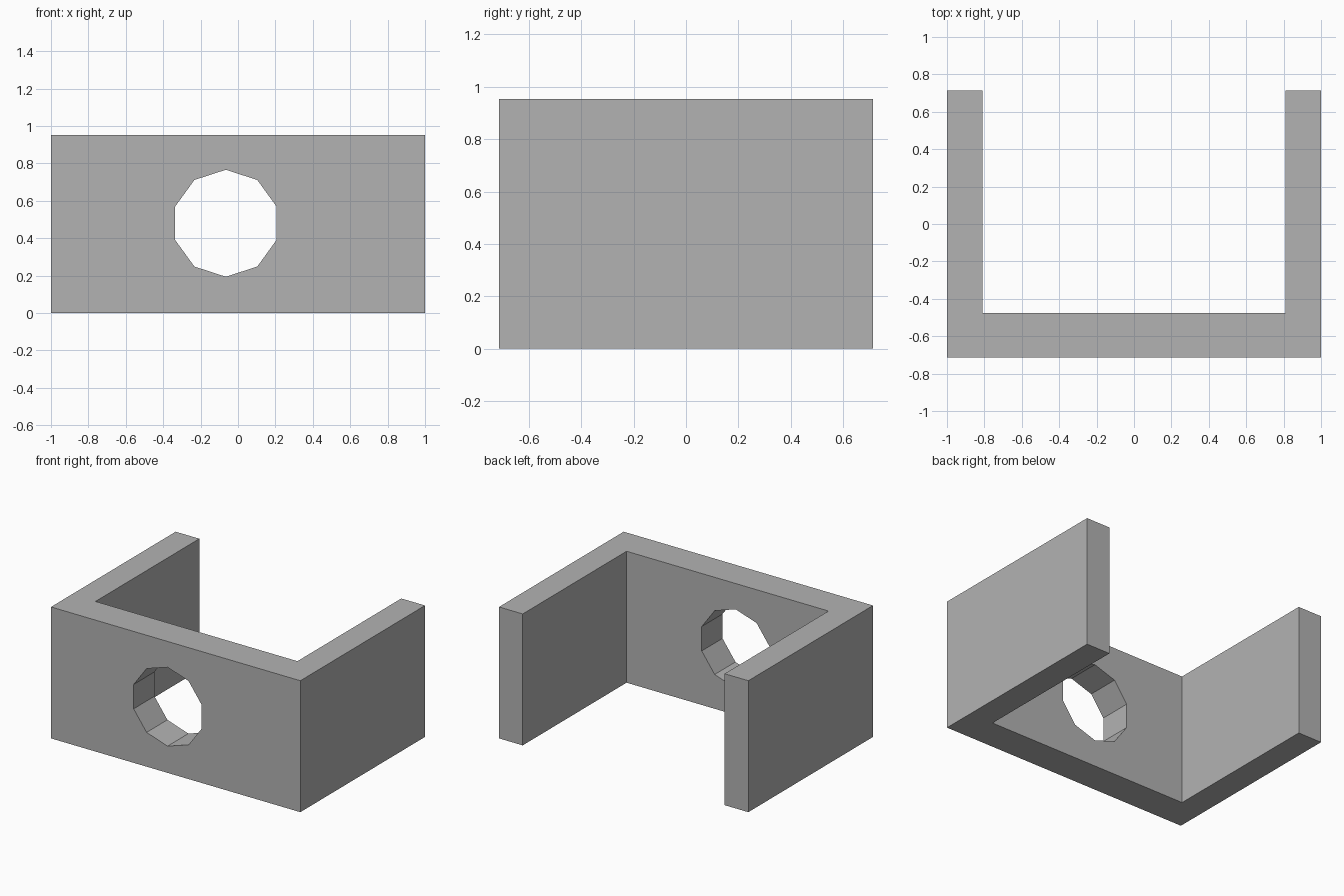
import bpy
import bmesh
from math import cos, sin, tau
from mathutils import Vector

cube = bpy.data.objects.get("Cube")
if cube:
    bpy.data.objects.remove(cube, do_unlink=True)

grey = bpy.data.materials.new("plain grey")
grey.use_nodes = True
colour = (0.45, 0.45, 0.45, 1)
grey.diffuse_color = colour
grey.node_tree.nodes["Principled BSDF"].inputs["Base Color"].default_value = colour


def prism(name, outline, push):
    """Extrude a flat closed outline along a vector into a solid."""
    bm = bmesh.new()
    face = bm.faces.new([bm.verts.new(p) for p in outline])
    result = bmesh.ops.extrude_face_region(bm, geom=[face], use_keep_orig=True)
    moved = [v for v in result["geom"] if isinstance(v, bmesh.types.BMVert)]
    bmesh.ops.translate(bm, verts=moved, vec=Vector(push))
    bmesh.ops.recalc_face_normals(bm, faces=bm.faces)
    mesh = bpy.data.meshes.new(name)
    bm.to_mesh(mesh)
    bm.free()
    mesh.materials.append(grey)
    obj = bpy.data.objects.new(name, mesh)
    bpy.context.collection.objects.link(obj)
    return obj


# U-shaped bracket: front wall with two side walls
height, half_depth, inner_x, inner_y = 0.953, 0.714, 0.81, -0.476
right_half = [(-1, half_depth), (-1, -half_depth)]
left_half = [(1, -half_depth), (1, half_depth), (inner_x, half_depth), (inner_x, inner_y)]
inside = [(-inner_x, inner_y), (-inner_x, half_depth)]
outline = [(x, y, 0) for x, y in right_half + left_half + inside]
bracket = prism("bracket", outline, (0, 0, height))

# Ten-sided hole through the front wall, a little off centre
sides, radius, hole_x, hole_z = 10, 0.286, -0.065, 0.48
ring = [(hole_x + radius * sin(tau * i / sides), -0.9,
         hole_z + radius * cos(tau * i / sides)) for i in range(sides)]
cutter = prism("hole_cutter", ring, (0, 0.7, 0))
cutter.hide_render = True

cut = bracket.modifiers.new("hole", "BOOLEAN")
cut.operation = "DIFFERENCE"
cut.solver = "EXACT"
cut.object = cutter
bpy.context.view_layer.objects.active = bracket
bpy.ops.object.modifier_apply(modifier=cut.name)
bpy.data.objects.remove(cutter, do_unlink=True)
